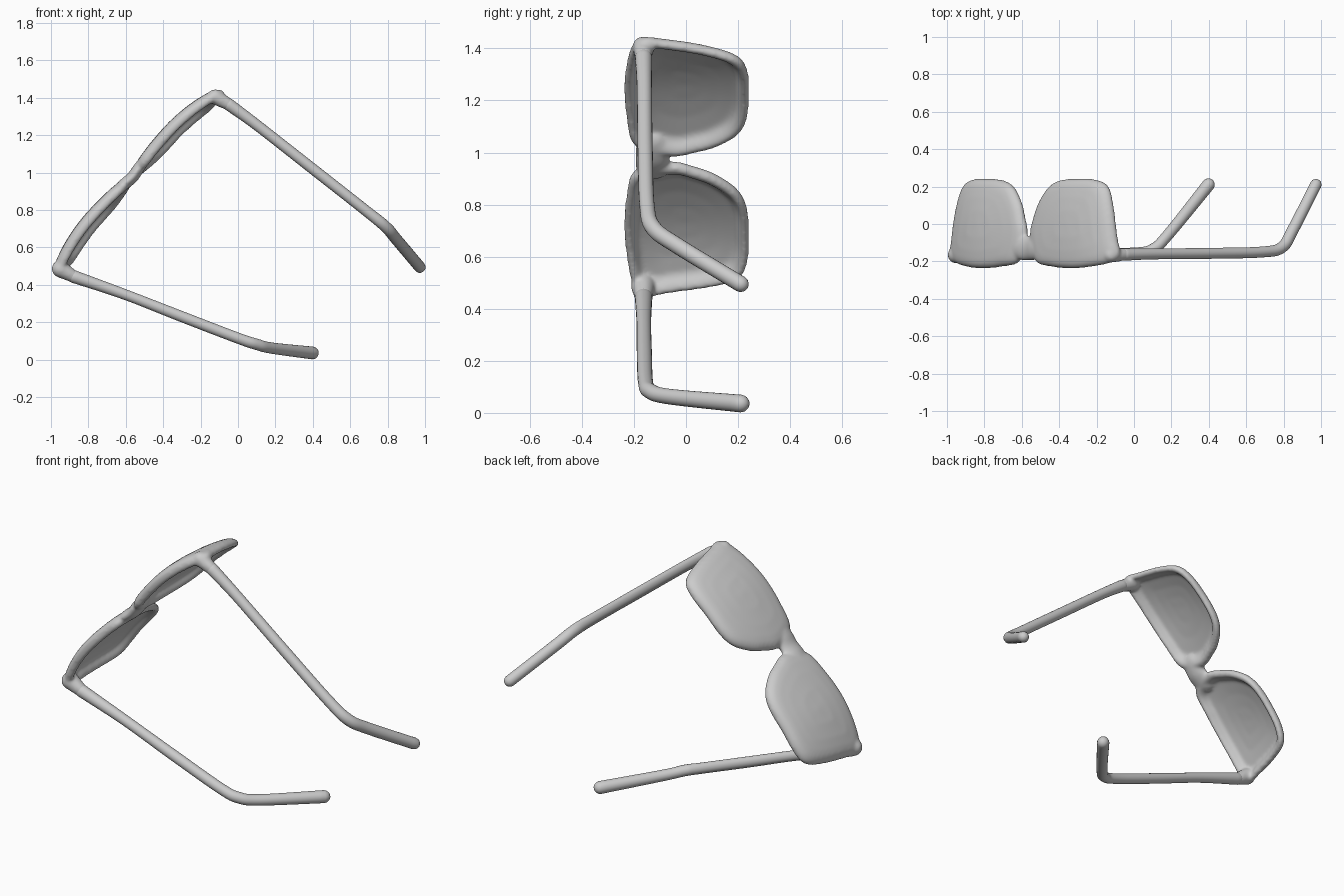
import bpy, math
from mathutils import Vector

if "Cube" in bpy.data.objects:
    bpy.data.objects.remove(bpy.data.objects["Cube"])

# Local frame of the glasses front: along the frame, across it (y), and outward
MID = Vector((-0.54, 0, 0.955))
ALONG = Vector((0.671, 0, 0.742))
OUT = Vector((-0.742, 0, 0.671))


def spline(pts, steps, closed=False):
    """Catmull-Rom resampling of points of any dimension."""
    n, res = len(pts), []
    for i in range(n if closed else n - 1):
        def at(j):
            return pts[j % n] if closed else pts[max(0, min(n - 1, j))]
        p = [at(i + k) for k in (-1, 0, 1, 2)]
        for s in range(steps):
            t = s / steps
            res.append(tuple(0.5 * (2 * b + (c - a) * t + (2 * a - 5 * b + 4 * c - d) * t * t
                                    + (3 * b - a - 3 * c + d) * t ** 3) for a, b, c, d in zip(*p)))
    if not closed:
        res.append(tuple(pts[-1]))
    return res


def loft(name, rings):
    """Skin a list of equal rings and close both ends."""
    n = len(rings[0])
    verts = [v for r in rings for v in r]
    faces = [(i * n + j, i * n + (j + 1) % n, (i + 1) * n + (j + 1) % n, (i + 1) * n + j)
             for i in range(len(rings) - 1) for j in range(n)]
    faces += [tuple(reversed(range(n))), tuple(range(len(verts) - n, len(verts)))]
    me = bpy.data.meshes.new(name)
    me.from_pydata(verts, [], faces)
    ob = bpy.data.objects.new(name, me)
    bpy.context.collection.objects.link(ob)
    bpy.context.view_layer.objects.active = ob
    ob.select_set(True)
    bpy.ops.object.mode_set(mode='EDIT')
    bpy.ops.mesh.select_all(action='SELECT')
    bpy.ops.mesh.normals_make_consistent(inside=False)
    bpy.ops.object.mode_set(mode='OBJECT')
    bpy.ops.object.shade_smooth()
    ob.select_set(False)
    return ob


def tube(name, pts, ref, flat=1.0, sides=20):
    """Round-ended tube through (x, y, z, radius) points."""
    path = spline(pts, 8)
    P = [Vector(p[:3]) for p in path]
    T = [(P[min(i + 1, len(P) - 1)] - P[max(i - 1, 0)]).normalized() for i in range(len(P))]
    arc = [math.radians(a) for a in (86, 70, 50, 25)]
    r0, r1 = path[0][3], path[-1][3]
    st = [(P[0] - T[0] * r0 * math.sin(a), T[0], r0 * math.cos(a)) for a in arc]
    st += [(p, t, q[3]) for p, t, q in zip(P, T, path)]
    st += [(P[-1] + T[-1] * r1 * math.sin(a), T[-1], r1 * math.cos(a)) for a in reversed(arc)]
    rings = []
    for c, t, r in st:
        v = t.cross(ref).normalized()
        w = v.cross(t)
        rings.append([c + w * r * math.cos(k) + v * r * flat * math.sin(k)
                      for k in (2 * math.pi * j / sides for j in range(sides))])
    return loft(name, rings)


def front_point(side, u, y, h):
    """Point on the wrapped front surface, h above it."""
    curve = 0.24 if u < 0.3 else 0.52
    base = 0.05 - curve * (u - 0.3) ** 2 - 0.08 * y - 0.3 * y * y
    return MID + ALONG * side * u + Vector((0, y, 0)) + OUT * (base + h)


# Lenses: domed outside, hollow inside with a thick rounded rim
outline = spline([(.02, -.06), (.045, .04), (.08, .12), (.148, .2), (.235, .235), (.36, .241),
                  (.49, .237), (.572, .198), (.618, .08), (.65, -.08), (.664, -.165), (.61, -.208),
                  (.48, -.23), (.35, -.238), (.2, -.228), (.07, -.198)], 5, closed=True)
section = [(.02, .032), (.3, .032), (.6, .031), (.8, .029), (.9, .025), (.96, .016), (.99, .006),
           (1, -.005), (.99, -.018), (.96, -.029), (.92, -.033), (.88, -.029), (.84, -.018),
           (.81, -.004), (.76, .004), (.5, .008), (.25, .009), (.02, .009)]
front = []
for side in (-1, 1):
    front.append(loft("lens",
                      [[front_point(side, .36 + (u - .36) * k, y * k, h) for u, y in outline]
                       for k, h in section]))

# Bridge between the lenses
bridge = [(*front_point(1 if s >= 0 else -1, abs(s), -.128, -.002), r)
          for s, r in ((-.05, .066), (0, .066), (.05, .066))]
front.append(tube("bridge", bridge, Vector((0, 1, 0)), flat=0.48))

# Temple arms with bent ear hooks
REF = Vector((0.4, 0, 0.9))
upper = [(-.122, -.165, 1.405, .042), (-.05, -.163, 1.365, .033), (.1, -.16, 1.255, .029),
         (.4, -.157, 1.02, .029), (.68, -.15, .80, .029), (.79, -.125, .71, .031),
         (.85, -.03, .64, .031), (.972, .21, .495, .031)]
lower = [(-.95, -.165, .485, .047), (-.88, -.163, .445, .034), (-.6, -.162, .347, .028),
         (-.3, -.16, .23, .029), (0, -.155, .115, .029), (.10, -.135, .082, .03),
         (.18, -.06, .062, .03), (.398, .21, .036, .034)]
for label, pts in (("upper", upper), ("lower", lower)):
    front.append(tube("hinge", pts[:2], REF))
    tube(label + "_temple_arm", pts[1:], REF)

# Melt lenses, bridge and hinge stubs into one softly blended front
for ob in front:
    ob.select_set(True)
bpy.context.view_layer.objects.active = front[0]
bpy.ops.object.join()
frame = bpy.context.view_layer.objects.active
frame.name = "front_frame_with_lenses"
remesh = frame.modifiers.new("blend", 'REMESH')
remesh.mode = 'VOXEL'
remesh.voxel_size = 0.008
remesh.use_smooth_shade = True
soften = frame.modifiers.new("soften", 'SMOOTH')
soften.factor = 0.5
soften.iterations = 12
